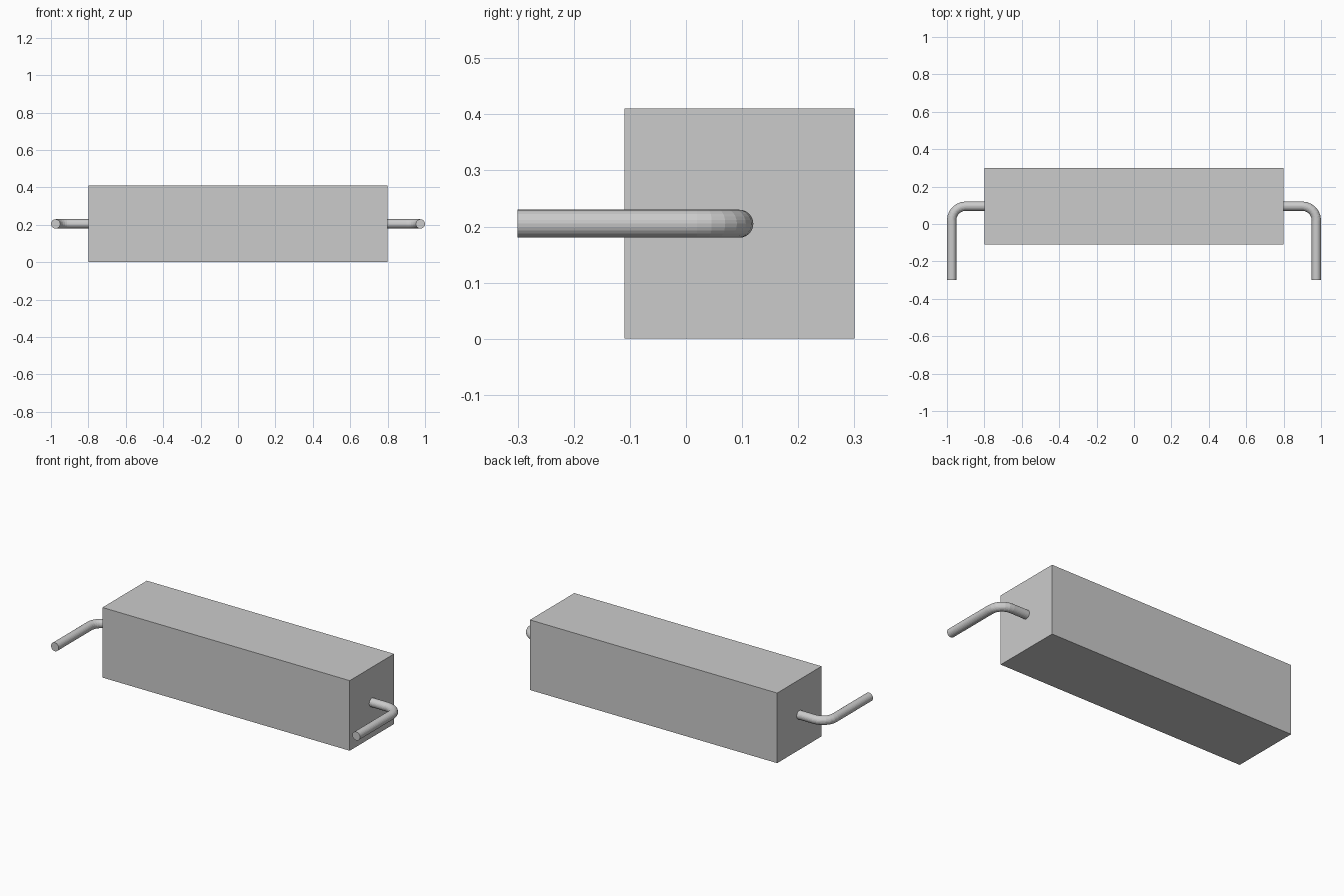
import bpy, bmesh
from math import sin, cos, pi
from mathutils import Vector

if "Cube" in bpy.data.objects:
    bpy.data.objects.remove(bpy.data.objects["Cube"])

SIDES, BEND_STEPS = 24, 6
WIRE_R, BEND_R = 0.025, 0.075
AXIS_Y, AXIS_Z = 0.095, 0.205
BODY_X, LEG_X = 0.8, 0.975


def add_object(name, bm):
    bmesh.ops.recalc_face_normals(bm, faces=bm.faces)
    mesh = bpy.data.meshes.new(name)
    bm.to_mesh(mesh)
    bm.free()
    obj = bpy.data.objects.new(name, mesh)
    bpy.context.collection.objects.link(obj)
    return obj


def bent_lead(name, side):
    # Path stations: x, y and heading angle, from the body to the free tip
    stations = [(BODY_X - 0.005, AXIS_Y, 0.0)]
    for i in range(BEND_STEPS + 1):
        a = i / BEND_STEPS * pi / 2
        stations.append((LEG_X - BEND_R + BEND_R * sin(a),
                         AXIS_Y - BEND_R + BEND_R * cos(a), a))
    stations.append((LEG_X, -0.3, pi / 2))

    # Round rings perpendicular to the path, bridged and capped
    bm = bmesh.new()
    rings = []
    for x, y, a in stations:
        ring = []
        for k in range(SIDES):
            t = 2 * pi * k / SIDES
            r = WIRE_R * cos(t)
            ring.append(bm.verts.new((side * (x + r * sin(a)), y + r * cos(a),
                                      AXIS_Z + WIRE_R * sin(t))))
        rings.append(ring)
    for p, q in zip(rings, rings[1:]):
        for k in range(SIDES):
            n = (k + 1) % SIDES
            bm.faces.new((p[k], p[n], q[n], q[k]))
    bm.faces.new(rings[0])
    bm.faces.new(rings[-1])
    return add_object(name, bm)


# Rectangular body block
bm = bmesh.new()
bmesh.ops.create_cube(bm, size=1.0)
bmesh.ops.scale(bm, vec=(2 * BODY_X, 0.41, 0.41), verts=bm.verts)
bmesh.ops.translate(bm, vec=Vector((0, AXIS_Y, AXIS_Z)), verts=bm.verts)
add_object("body", bm)

# Bent wire leads at both ends
bent_lead("lead_left", -1)
bent_lead("lead_right", 1)
